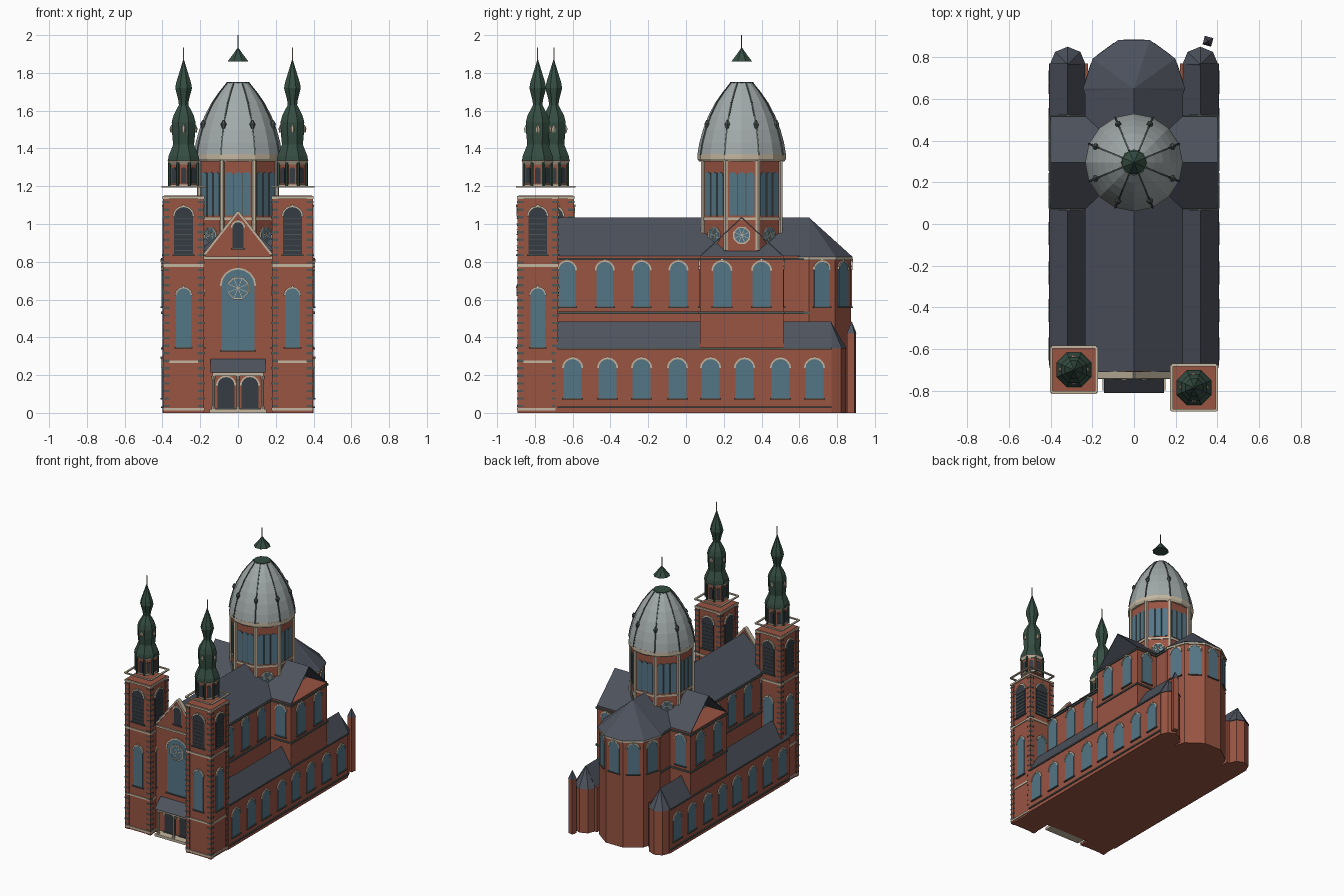
import bpy, bmesh
from math import sin, cos, pi, radians
from mathutils import Vector as V

if "Cube" in bpy.data.objects:
    bpy.data.objects.remove(bpy.data.objects["Cube"])

COL = dict(brick=(.32, .09, .055), slate=(.075, .085, .11), dome=(.36, .40, .40), copper=(.035, .075, .055),
           glass=(.09, .18, .24), cream=(.55, .47, .35), dark=(.035, .045, .055), lead=(.08, .10, .095))
parts = {}


def add(name, mat, verts, faces):
    vs, fs, _ = parts.setdefault(name, ([], [], mat))
    o = len(vs)
    vs += [tuple(v) for v in verts]
    fs += [[i + o for i in f] for f in faces]


def ext(name, mat, pts, vec):
    n, pts, vec = len(pts), [V(p) for p in pts], V(vec)
    add(name, mat, pts + [p + vec for p in pts],
        [list(range(n))[::-1], list(range(n, 2 * n))] + [[i, (i + 1) % n, (i + 1) % n + n, i + n] for i in range(n)])


def box(name, mat, x0, x1, y0, y1, z0, z1):
    ext(name, mat, [(x0, y0, z0), (x1, y0, z0), (x1, y1, z0), (x0, y1, z0)], (0, 0, z1 - z0))


def beam(name, mat, p, q, w, h=None):
    p, q = V(p), V(q)
    d = (q - p).normalized()
    s = d.cross(V((0, 0, 1)) if abs(d.z) < .9 else V((1, 0, 0))).normalized()
    u = s.cross(d) * (h or w) / 2
    s = s * w / 2
    ext(name, mat, [p - s - u, p + s - u, p + s + u, p - s + u], q - p)


def lathe(name, mat, cx, cy, prof, n, rot=0):
    vs = [(cx + max(r, .0005) * cos(rot + 2 * pi * k / n), cy + max(r, .0005) * sin(rot + 2 * pi * k / n), z)
          for r, z in prof for k in range(n)]
    fs = [[j * n + k, j * n + (k + 1) % n, (j + 1) * n + (k + 1) % n, (j + 1) * n + k]
          for j in range(len(prof) - 1) for k in range(n)]
    m = (len(prof) - 1) * n
    add(name, mat, vs, fs + [list(range(n))[::-1], list(range(m, m + n))])


def arch(name, mat, x, y, deg, w, z0, z1, trim=True):
    # arched panel on a wall whose outward normal points along deg
    a = radians(deg)
    n, t = V((cos(a), sin(a), 0)), V((-sin(a), cos(a), 0))
    at = lambda u, z, d: V((x, y, 0)) + t * u + n * d + V((0, 0, z))
    r = w / 2
    arc = [(cos(pi * k / 8), sin(pi * k / 8)) for k in range(9)]
    ext(name, mat, [at(-r, z0, -.004), at(r, z0, -.004)] + [at(r * c, z1 - r + r * s, -.004) for c, s in arc], n * .008)
    if trim:
        R = r + .004
        ring = [at(R * c, z1 - r + R * s, .003) for c, s in arc]
        for p, q in zip(ring, ring[1:]):
            beam("window_hoods", "cream", p, q, .009)
        beam("keystones", "cream", at(0, z1, .004), at(0, z1 + .014, .004), .012)
        beam("window_sills", "lead", at(-r - .008, z0, .004), at(r + .008, z0, .004), .014, .008)


def rose(x, y, deg, z, r):
    a = radians(deg)
    n, t = V((cos(a), sin(a), 0)), V((-sin(a), cos(a), 0))
    c = V((x, y, z))
    ring = [t * cos(pi * k / 4 + pi / 8) + V((0, 0, sin(pi * k / 4 + pi / 8))) for k in range(8)]
    ext("rose_glass", "glass", [c + p * r - n * .004 for p in ring], n * .008)
    for k in range(8):
        beam("rose_tracery", "cream", c + ring[k] * r + n * .003, c + ring[(k + 1) % 8] * r + n * .003, .007)
        beam("rose_tracery", "cream", c + n * .004, c + ring[k] * r * .9 + n * .004, .003)


def gable_roof(name, x0, x1, y0, y1, z0, z1):
    xm = (x0 + x1) / 2
    ext(name, "slate", [(x0, y0, z0), (x1, y0, z0), (xm, y0, z1)], (0, y1 - y0, 0))


# nave, apse and their roofs
box("nave_walls", "brick", -.225, .225, -.72, .65, 0, .83)
lathe("apse_wall", "brick", 0, .65, [(.235, 0), (.235, .83)], 10, radians(18) - pi / 10 + pi / 10)
gable_roof("nave_roof", -.235, .235, -.71, .65, .83, 1.035)
lathe("apse_roof", "slate", 0, .65, [(.245, .825), (0, 1.035)], 10, radians(0))
parts.pop("apse_wall")
lathe("apse_wall", "brick", 0, .65, [(.235, 0), (.235, .83)], 10, 0)
lathe("apse_cornice", "cream", 0, .65, [(.243, .81), (.243, .825)], 10, 0)
for deg in (18, 54, 90, 126, 162):
    a, r = radians(deg), .2235
    arch("clerestory_windows", "glass", r * cos(a), .65 + r * sin(a), deg, .085, .56, .80)

# transept: box with an open-ended gable roof
box("transept_walls", "brick", -.4, .4, .075, .515, 0, .83)
for s in (-1, 1):
    for y in (.075, .515):
        ext("transept_roof", "slate", [(s * .4, y, .825), (0, y, .825), (0, .295, 1.03), (s * .4, .295, 1.03)], (0, 0, .008))

# aisles on both sides
for s in (-1, 1):
    d = 0 if s > 0 else 180
    xa, xb = sorted((s * .22, s * .4))
    box("aisle_walls", "brick", xa, xb, -.69, .77, 0, .345)
    for y0, y1 in ((-.69, .075), (.515, .77)):
        gable_roof("aisle_roofs", s * .235, s * .405, y0, y1, .345, .485)
    lathe("aisle_apses", "brick", s * .318, .765, [(.08, 0), (.08, .345)], 8, 0)
    lathe("aisle_apse_roofs", "slate", s * .318, .765, [(.086, .34), (0, .485)], 8, 0)
    for y in (-.6, -.415, -.235, -.045, .13, .31, .5, .68):
        arch("aisle_windows", "glass", s * .4, y, d, .095, .075, .285)
    for y in (-.63, -.43, -.235, -.04):
        arch("clerestory_windows", "glass", s * .225, y, d, .09, .56, .80)
    for y in (.19, .4):
        arch("transept_windows", "glass", s * .4, y, d, .095, .56, .80)
    for y, deg in ((.075, -90), (.515, 90)):
        arch("transept_windows", "glass", s * .315, y, deg, .085, .56, .80)
    # string courses
    for z in (.03, .34):
        beam("string_courses", "lead", (s * .402, -.68, z), (s * .402, .77, z), .012, .01)
    for z in (.53, .815):
        beam("string_courses", "cream", (s * .228, -.68, z), (s * .228, .65, z), .014, .012)
        beam("string_courses", "cream", (s * .402, .07, z), (s * .402, .52, z), .012, .012)
        for y in (.073, .517):
            beam("string_courses", "cream", (s * .23, y, z), (s * .405, y, z), .012, .012)

# small stair turret at the rear right
lathe("rear_turret", "brick", .355, .877, [(.028, 0), (.028, .42)], 4, radians(30))
lathe("rear_turret_cap", "slate", .355, .877, [(.03, .42), (0, .485)], 4, radians(30))

# facade between the towers
box("facade_wall", "brick", -.2, .2, -.735, -.70, 0, .83)
ext("facade_gable", "brick", [(-.18, -.735, .83), (.18, -.735, .83), (0, -.735, 1.06)], (0, .03, 0))
for s in (-1, 1):
    beam("gable_coping", "cream", (s * .185, -.725, .83), (0, -.725, 1.065), .035, .012)
beam("facade_cornice", "cream", (-.18, -.738, .82), (.18, -.738, .82), .014, .014)
arch("facade_window", "glass", 0, -.735, -90, .175, .33, .76)
arch("gable_window", "dark", 0, -.735, -90, .06, .87, 1.01)
rose(0, -.741, -90, .66, .06)

# entrance porch
ext("porch_roof", "slate", [(-.145, -.81, .215), (-.145, -.735, .285), (-.145, -.735, .215)], (.29, 0, 0))
box("porch_step", "cream", -.15, .15, -.80, -.735, 0, .02)
box("porch_lintel", "cream", -.135, .135, -.795, -.735, .195, .215)
for x in (-.13, 0, .13):
    lathe("porch_columns", "cream", x, -.785, [(.011, .02), (.008, .04), (.008, .17), (.012, .195)], 8)
for x in (-.063, .063):
    arch("doors", "dark", x, -.735, -90, .09, .02, .19)

# twin front towers, the right one standing further forward
ONION = [(.09, 1.335), (.086, 1.36), (.06, 1.42), (.066, 1.48), (.068, 1.54), (.058, 1.575), (.027, 1.63),
         (.03, 1.655), (.048, 1.72), (.042, 1.75), (.012, 1.84), (0, 1.875)]
for cx, cy in ((-.288, -.70), (.288, -.785)):
    box("tower_walls", "brick", cx - .103, cx + .103, cy - .103, cy + .103, 0, 1.15)
    for sx in (-1, 1):
        for sy in (-1, 1):
            px, py = cx + sx * .092, cy + sy * .092
            box("tower_piers", "brick", px - .016, px + .016, py - .016, py + .016, 0, 1.14)
            for k in range(28):
                h = .0185 if k % 2 else .0168
                z = .03 + k * .04
                box("tower_quoins", "lead", px - h, px + h, py - h, py + h, z, z + .012)
    for z, h in ((.02, .11), (.27, .108), (.78, .109), (1.14, .111)):
        box("tower_cornices", "cream", cx - h, cx + h, cy - h, cy + h, z - .007, z + .007)
    c = [V((cx + .109 * i, cy + .109 * j, 1.197)) for i, j in ((-1, -1), (1, -1), (1, 1), (-1, 1))]
    for i in range(4):
        beam("tower_top_frame", "cream", c[i], c[(i + 1) % 4], .014, .008)
    for deg in (0, 90, 180, 270):
        a = radians(deg)
        x, y = cx + .104 * cos(a), cy + .104 * sin(a)
        arch("belfry_openings", "dark", x, y, deg, .1, .835, 1.09)
        arch("tower_windows", "glass", x, y, deg, .078, .345, .66)
        t = V((-sin(a), cos(a), 0)) * .045
        for k in range(7):
            p = V((x + .005 * cos(a), y + .005 * sin(a), .86 + k * .028))
            beam("belfry_louvres", "lead", p - t, p + t, .006, .004)
    # belfry lantern and bulbous spire
    r8 = pi / 8
    lathe("lantern_drum", "brick", cx, cy, [(.075, 1.2), (.075, 1.325)], 8, r8)
    lathe("lantern_base", "cream", cx, cy, [(.083, 1.2), (.083, 1.21)], 8, r8)
    lathe("lantern_cornice", "cream", cx, cy, [(.08, 1.315), (.092, 1.335)], 8, r8)
    for k in range(8):
        a = k * pi / 4
        lathe("lantern_columns", "copper", cx + .08 * cos(a + r8), cy + .08 * sin(a + r8), [(.009, 1.2), (.009, 1.325)], 6)
        arch("lantern_openings", "dark", cx + .0695 * cos(a), cy + .0695 * sin(a), k * 45, .03, 1.215, 1.30, False)
    lathe("onion_spire", "copper", cx, cy, ONION, 8, r8)
    for k in range(4):
        a = k * pi / 2
        p = V((cx + .062 * cos(a), cy + .062 * sin(a), 1.50))
        lathe("spire_lucarnes", "cream", p.x, p.y, [(.008, 1.485), (.012, 1.505), (.003, 1.525)], 6)
    beam("spire_finial", "cream", (cx, cy, 1.86), (cx, cy, 1.935), .005)

# crossing drum
CY, r8 = .295, pi / 8
lathe("drum_wall", "brick", 0, CY, [(.222, .832), (.222, 1.34)], 8, r8)
lathe("drum_sill", "cream", 0, CY, [(.228, 1.02), (.228, 1.035)], 8, r8)
lathe("drum_cornice", "cream", 0, CY, [(.225, 1.33), (.235, 1.345), (.235, 1.37)], 16)
for k in range(8):
    a = k * pi / 4
    n, t, r = V((cos(a), sin(a), 0)), V((-sin(a), cos(a), 0)), .205
    c = V((0, CY, 0)) + n * r
    for u in (-.046, 0, .046):
        p = c + t * u
        arch("drum_windows", "glass", p.x, p.y, k * 45, .042, 1.045, 1.275, False)
    for u in (-.023, .023):
        p = c + t * u + n * .004
        beam("drum_mullions", "lead", p + V((0, 0, 1.04)), p + V((0, 0, 1.27)), .005)
    rose(c.x, c.y, k * 45, .94, .045)
    lathe("drum_pilasters", "cream", .222 * cos(a + r8), CY + .222 * sin(a + r8), [(.013, .86), (.013, 1.335)], 6)

# dome with ribs, ornaments and floating lantern cap
DOME = [(.235, 1.365), (.224, 1.43), (.205, 1.50), (.178, 1.57), (.142, 1.64), (.10, 1.70), (.06, 1.748)]
lathe("dome", "dome", 0, CY, DOME, 16)
lathe("dome_collar", "copper", 0, CY, [(.062, 1.742), (.062, 1.752)], 8)
for k in range(8):
    a = r8 + k * pi / 4
    P = [V((r * cos(a), CY + r * sin(a), z)) for r, z in DOME]
    for p, q in zip(P, P[1:]):
        beam("dome_ribs", "lead", p, q, .008)
    lathe("dome_ornaments", "lead", .2 * cos(a), CY + .2 * sin(a), [(.008, 1.505), (.016, 1.53), (.004, 1.55)], 6)
lathe("dome_cap", "copper", 0, CY, [(.06, 1.86), (.035, 1.89), (0, 1.935)], 8, r8)
beam("dome_finial", "lead", (0, CY, 1.93), (0, CY, 2.0), .005)

# build one flat-shaded mesh per named part
mats = {}
for k, c in COL.items():
    mats[k] = bpy.data.materials.new(k)
    mats[k].diffuse_color = (*c, 1)
for name, (vs, fs, mat) in parts.items():
    me = bpy.data.meshes.new(name)
    me.from_pydata(vs, [], fs)
    bm = bmesh.new()
    bm.from_mesh(me)
    bmesh.ops.recalc_face_normals(bm, faces=bm.faces)
    bm.to_mesh(me)
    bm.free()
    me.materials.append(mats[mat])
    bpy.context.collection.objects.link(bpy.data.objects.new(name, me))

for m in bpy.data.materials:
    if m.users and not m.is_grease_pencil:
        m.use_nodes = True
        m.node_tree.nodes["Principled BSDF"].inputs["Base Color"].default_value = m.diffuse_color
